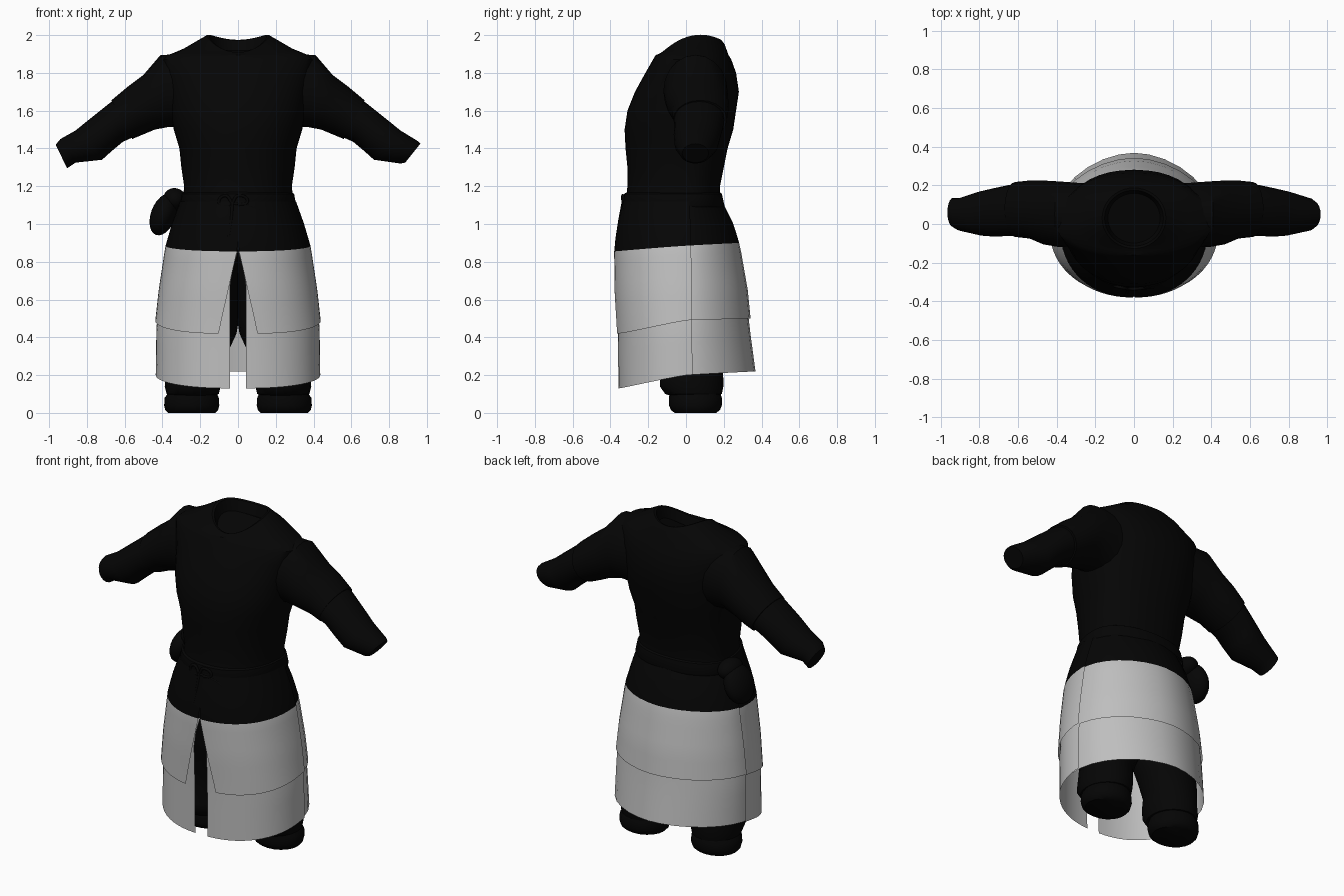
import bpy, bmesh, math
from mathutils import Vector

cube = bpy.data.objects.get("Cube")
if cube:
    bpy.data.objects.remove(cube, do_unlink=True)


def material(name, value):
    m = bpy.data.materials.new(name)
    m.use_nodes = True
    color = (value, value, value, 1)
    m.diffuse_color = color
    bsdf = m.node_tree.nodes["Principled BSDF"]
    bsdf.inputs["Base Color"].default_value = color
    bsdf.inputs["Roughness"].default_value = 0.9
    return m


BLACK = material("black cloth", 0.0015)
GREY = material("pale grey cloth", 0.52)
SIDES = 40


def smooth(ob, angle=40):
    bpy.ops.object.select_all(action='DESELECT')
    ob.select_set(True)
    bpy.context.view_layer.objects.active = ob
    bpy.ops.object.shade_smooth_by_angle(angle=math.radians(angle))


def sheet(name, rows, mats, closed=False, caps=(), black_rows=None):
    """Skin a surface over rows of points; rows past black_rows get slot 1."""
    bm = bmesh.new()
    vs = [[bm.verts.new(p) for p in row] for row in rows]
    n = len(rows[0])
    for i in range(len(rows) - 1):
        for j in range(n if closed else n - 1):
            k = (j + 1) % n
            f = bm.faces.new((vs[i][j], vs[i][k], vs[i + 1][k], vs[i + 1][j]))
            f.material_index = int(black_rows is not None and i >= black_rows)
    for c in caps:
        bm.faces.new(vs[c])
    bmesh.ops.recalc_face_normals(bm, faces=bm.faces[:])
    me = bpy.data.meshes.new(name)
    bm.to_mesh(me)
    bm.free()
    for m in mats:
        me.materials.append(m)
    ob = bpy.data.objects.new(name, me)
    bpy.context.collection.objects.link(ob)
    smooth(ob)


def section(a, hx, yf, yb, pf=2.2, pb=2.2):
    """Rounded body section; angle 0 is the front middle, pi/2 the left side."""
    s, c = math.sin(a), math.cos(a)
    p, y = (pf, yf) if c > 0 else (pb, yb)
    return (math.copysign(abs(s) ** (2 / p), s) * hx, abs(c) ** (2 / p) * y)


ANGLES = [2 * math.pi * i / SIDES for i in range(SIDES)]


def body_ring(z, hx, yf, yb, tilt=0.0):
    return [(*section(a, hx, yf, yb), z - tilt * math.cos(a)) for a in ANGLES]


# Tunic torso with a dipping neckline and sunken neck opening
torso = [(1.08, .30, -.33, .19), (1.15, .29, -.315, .18), (1.2, .285, -.31, .18),
         (1.3, .30, -.31, .20), (1.4, .31, -.32, .22), (1.5, .34, -.325, .25),
         (1.6, .36, -.31, .265), (1.7, .37, -.27, .28), (1.8, .39, -.215, .265),
         (1.87, .40, -.175, .24), (1.895, .37, -.16, .225), (1.925, .29, -.145, .205, .025)]


def neck_ring(r, drop):
    return [(r * math.sin(a), .03 - r * .95 * math.cos(a),
             1.942 - .033 * math.cos(a) + .055 * math.sin(a) ** 2 - drop) for a in ANGLES]


rows = [body_ring(*r) for r in torso]
rows += [neck_ring(.165, 0), neck_ring(.152, .004), neck_ring(.135, .07)]
sheet("tunic_torso", rows, [BLACK], True, (0, -1))

# Belt
belt = [(1.09, .303, -.333, .198), (1.1, .308, -.338, .203),
        (1.16, .297, -.327, .19), (1.17, .28, -.31, .175)]
sheet("belt", [body_ring(*r) for r in belt], [BLACK], True)


# Sleeves: each station is top x, z, bottom x, z, middle y, half depth
def sleeve(name, stations, side):
    rings = []
    for tx, tz, bx, bz, y, ry in stations:
        top, low = Vector((tx * side, y, tz)), Vector((bx * side, y, bz))
        mid, axis = (top + low) / 2, (top - low) / 2
        rings.append([mid + axis * math.cos(a) + Vector((0, ry * math.sin(a), 0))
                      for a in ANGLES[::2]])
    sheet(name, rings, [BLACK], True, (0, -1))


upper = [(.25, 1.9, .25, 1.5, .05, .16), (.41, 1.895, .36, 1.515, .05, .17),
         (.5, 1.79, .44, 1.5, .06, .165), (.58, 1.73, .5, 1.475, .075, .15),
         (.67, 1.655, .56, 1.45, .075, .142)]
lower = [(.6, 1.69, .52, 1.475, .07, .135), (.68, 1.64, .61, 1.435, .07, .132),
         (.78, 1.56, .67, 1.385, .06, .125), (.86, 1.495, .72, 1.34, .055, .115)]
cuffs = {1: [(.95, 1.44, .86, 1.32, .05, .085), (.965, 1.425, .885, 1.325, .05, .07)],
         -1: [(.94, 1.45, .86, 1.325, .05, .085), (.965, 1.42, .905, 1.295, .06, .075)]}
for side, word in ((1, "left"), (-1, "right")):
    sleeve(word + "_upper_sleeve", upper, side)
    sleeve(word + "_forearm_sleeve", lower + cuffs[side], side)

# Skirt outline by height, shared by every panel
SKIRT = [(1.12, .297, -.325, .19), (1.0, .34, -.352, .25), (.88, .375, -.37, .285),
         (.65, .41, -.37, .325), (.45, .432, -.362, .345), (.1, .437, -.358, .392)]


def outline(z):
    for a, b in zip(SKIRT, SKIRT[1:]):
        if z >= b[0]:
            t = min(1, (a[0] - z) / (a[0] - b[0]))
            return [p + (q - p) * t for p, q in zip(a[1:], b[1:])]
    return SKIRT[-1][1:]


def skirt_point(a, z, grow):
    hx, yf, yb = outline(z)
    return section(a, hx + grow, yf - grow, yb + grow, 2.2, 1.85)


def panel(name, a0, a1, hem, grow, slit=None, side=1):
    """hem gives heights at front, middle and back; slit gives the edge x by height."""
    dark, light, cols = 4, 8, 16
    rows = []
    for i in range(dark + light + 1):
        row = []
        for j in range(cols + 1):
            u = j / cols
            a = a0 + (a1 - a0) * u
            y = -math.cos(a)
            low = hem[1] + (hem[0] - hem[1]) * max(0, -y) + (hem[2] - hem[1]) * max(0, y)
            line = .885 + (.03 * y if y < 0 else .015 * y)
            if i <= dark:
                z = 1.12 + (line - 1.12) * i / dark
            else:
                z = line + (low - line) * (i - dark) / light
            if slit:
                start = math.asin((slit(z) / outline(z)[0]) ** 1.1)
                a = start + (a1 - start) * u
            x, y = skirt_point(a, z, grow)
            row.append((x * side, y, z))
        rows.append(row)
    sheet(name, rows, [BLACK, GREY], black_rows=dark)


def outer_slit(z):
    return max(0, min(.1, (.88 - z) * .22))


def inner_slit(z):
    return max(0, min(.042, (.86 - z) * .3))


# Layered skirt: two front panels and one back panel in each layer
for side, word in ((1, "left"), (-1, "right")):
    panel(word + "_front_overskirt", 0, 1.68, (.42, .49, .5), .01, outer_slit, side)
    panel(word + "_front_underskirt", 0, 1.68, (.13, .2, .22), 0, inner_slit, side)
panel("back_overskirt", 1.5, 2 * math.pi - 1.5, (.49, .49, .5), .002)
panel("back_underskirt", 1.5, 2 * math.pi - 1.5, (.2, .2, .22), -.008)

# Trousers gathered over boots: z, middle x, middle y, half width, half depth
LEG = [(1.0, .13, -.03, .14, .17), (.75, .155, -.01, .16, .19), (.5, .175, .02, .18, .17),
       (.42, .19, .03, .182, .16), (.35, .215, .03, .175, .155), (.25, .235, .035, .15, .155),
       (.18, .235, .03, .148, .168), (.14, .24, .03, .148, .168), (.1, .24, .04, .138, .15),
       (.09, .24, .04, .11, .12)]
BOOT = [(.12, .24, .045, .12, .13), (.08, .245, .05, .143, .14), (.04, .245, .05, .146, .14),
        (.015, .245, .05, .14, .13), (0, .245, .05, .125, .11)]
for side, word in ((1, "left"), (-1, "right")):
    for part, data in (("trouser_leg", LEG), ("boot", BOOT)):
        rings = [[((mx + rx * math.cos(a)) * side, my + ry * math.sin(a), z)
                  for a in ANGLES[::2]] for z, mx, my, rx, ry in data]
        sheet(word + "_" + part, rings, [BLACK], True, (0, -1))

# Hip pouch with its flap strap
for name, loc, size, tilt in (("hip_pouch", (-.395, .045, 1.05), (.066, .11, .115), .35),
                              ("pouch_strap", (-.335, .045, 1.13), (.062, .09, .06), .5)):
    bpy.ops.mesh.primitive_uv_sphere_add(segments=20, ring_count=12, radius=1, location=loc)
    ob = bpy.context.object
    ob.name = name
    ob.scale = size
    ob.rotation_euler.y = tilt
    ob.data.materials.append(BLACK)
    smooth(ob)


# Belt bow: loops and tails as thin cords
def cord(name, points):
    cu = bpy.data.curves.new(name, 'CURVE')
    cu.dimensions = '3D'
    cu.bevel_depth = .008
    cu.bevel_resolution = 2
    cu.use_fill_caps = True
    sp = cu.splines.new('BEZIER')
    sp.bezier_points.add(len(points) - 1)
    for bp, (x, z) in zip(sp.bezier_points, points):
        front = skirt_point(0, min(z, 1.1), .006)[1]
        bp.co = (x, front + 1.6 * x ** 2, z)
        bp.handle_left_type = bp.handle_right_type = 'AUTO'
    cu.materials.append(BLACK)
    ob = bpy.data.objects.new(name, cu)
    bpy.context.collection.objects.link(ob)


cord("left_bow_loop", [(-.03, 1.11), (.0, 1.15), (.05, 1.12), (.0, 1.1)])
cord("right_bow_loop", [(-.03, 1.11), (-.07, 1.15), (-.1, 1.11), (-.04, 1.1)])
cord("left_bow_tail", [(-.03, 1.11), (.08, 1.09), (.14, 1.05), (.18, 1.02)])
cord("right_bow_tail", [(-.03, 1.11), (-.035, 1.03), (-.05, .93)])
